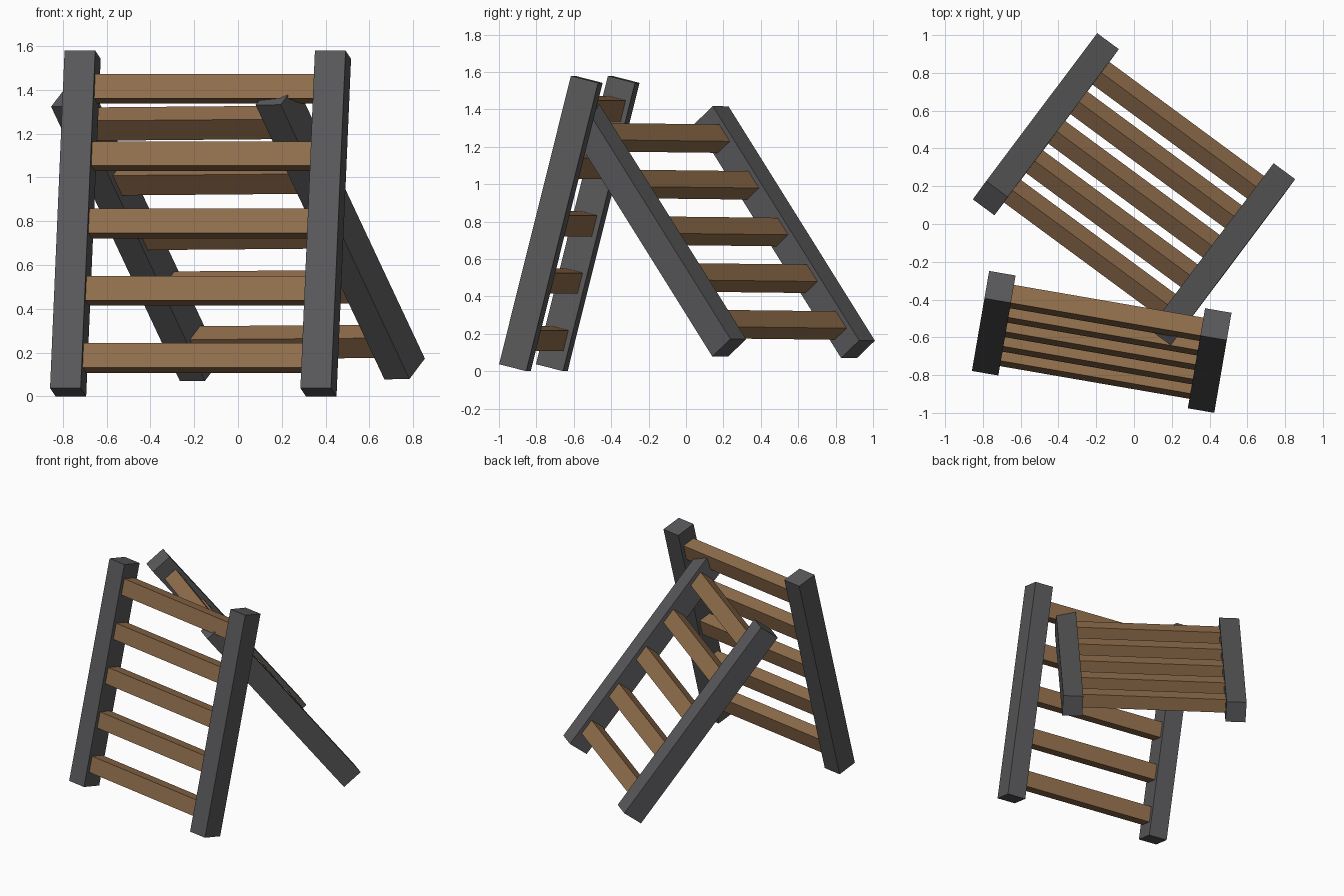
import bpy
from math import radians
from mathutils import Matrix, Vector, Euler

if "Cube" in bpy.data.objects:
    bpy.data.objects.remove(bpy.data.objects["Cube"])

RAIL = (0.142, 0.152, 1.59)      # width, depth, length
SPREAD = 1.16                    # distance between rail centres
RUNG_DEPTH, RUNG_HEIGHT = 0.10, 0.115
PITCH = 0.317                    # rung spacing along the rail


def material(name, color):
    m = bpy.data.materials.new(name)
    m.diffuse_color = (*color, 1)
    m.use_nodes = True
    m.node_tree.nodes["Principled BSDF"].inputs["Base Color"].default_value = m.diffuse_color
    return m


grey = material("dark_grey", (0.10, 0.10, 0.105))
wood = material("brown_wood", (0.28, 0.155, 0.072))


def box(name, size, place, mat):
    bpy.ops.mesh.primitive_cube_add(size=1)
    ob = bpy.context.object
    ob.name = name
    ob.data.transform(Matrix.Diagonal((*size, 1)))
    ob.matrix_world = place
    ob.data.materials.append(mat)


def ladder(name, centre, tilt, roll, yaw):
    frame = Matrix.Translation(centre) @ Euler(
        (radians(tilt), radians(roll), radians(yaw))).to_matrix().to_4x4()
    # two side rails
    for side, x in (("left", -SPREAD / 2), ("right", SPREAD / 2)):
        box(f"{name}_{side}_rail", RAIL,
            frame @ Matrix.Translation((x, 0, 0)), grey)
    # five rungs let slightly into the rails
    for i in range(5):
        box(f"{name}_rung_{i + 1}",
            (SPREAD - RAIL[0] + 0.02, RUNG_DEPTH, RUNG_HEIGHT),
            frame @ Matrix.Translation((0, 0, (i - 2) * PITCH)), wood)


# front panel leans back, rear panel leans forward against it
ladder("front_panel", Vector((-0.171, -0.624, 0.79)), -14.2, 0, -9.8)
ladder("rear_panel", Vector((0.0, 0.184, 0.748)), 38, -0.4, -36.4)
